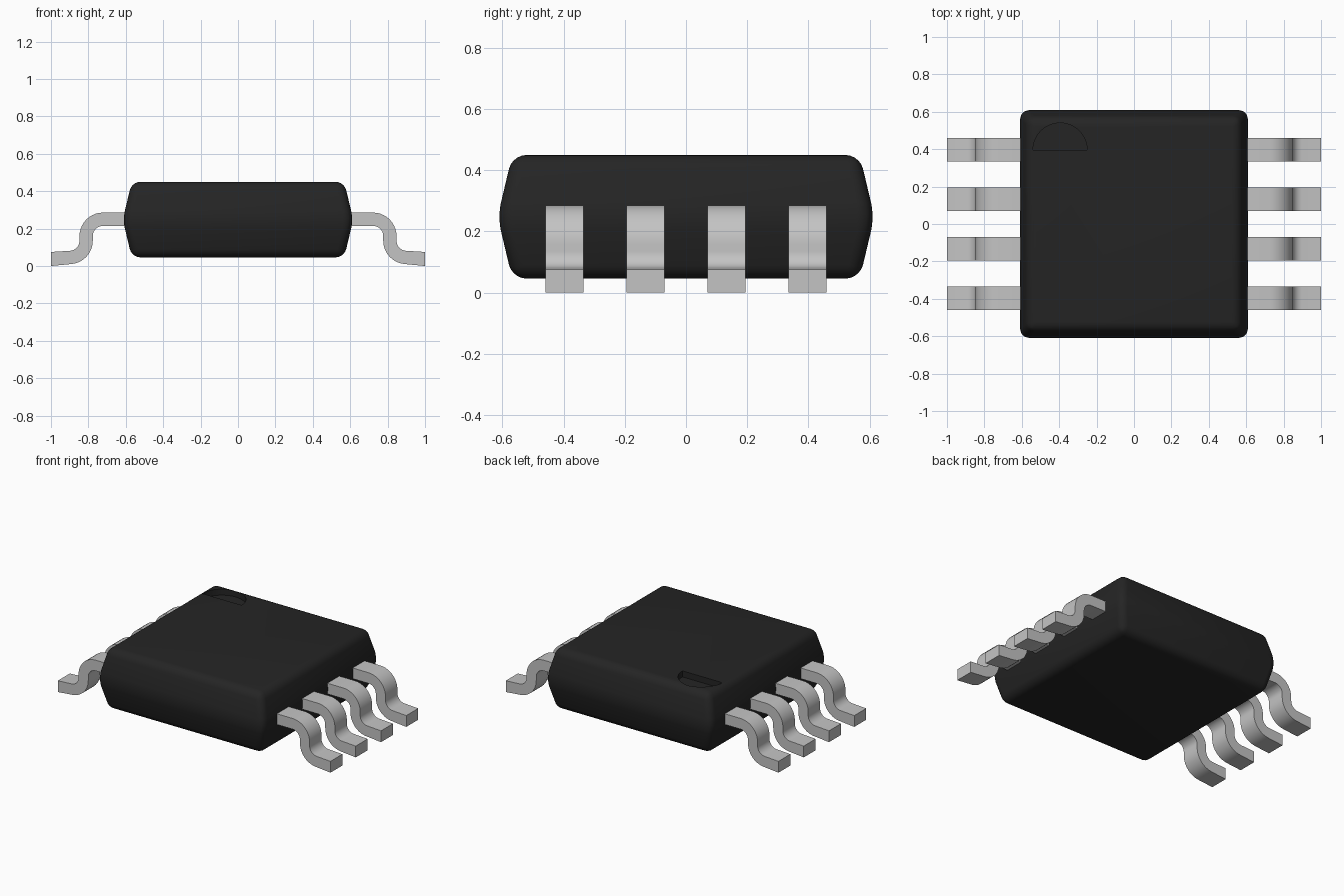
import bpy, bmesh, math

cube = bpy.data.objects.get("Cube")
if cube:
    bpy.data.objects.remove(cube, do_unlink=True)


def material(name, colour, rough, metallic=0.0):
    m = bpy.data.materials.new(name)
    m.use_nodes = True
    m.diffuse_color = (*colour, 1)
    bsdf = next(n for n in m.node_tree.nodes if n.type == 'BSDF_PRINCIPLED')
    bsdf.inputs["Base Color"].default_value = (*colour, 1)
    bsdf.inputs["Roughness"].default_value = rough
    return m


BLACK = material("black plastic", (0.018, 0.018, 0.018), 0.6)
METAL = material("grey metal", (0.55, 0.55, 0.55), 0.4)


def make_object(name, bm, mat):
    bmesh.ops.recalc_face_normals(bm, faces=bm.faces[:])
    mesh = bpy.data.meshes.new(name)
    bm.to_mesh(mesh)
    bm.free()
    mesh.materials.append(mat)
    obj = bpy.data.objects.new(name, mesh)
    bpy.context.collection.objects.link(obj)
    return obj


def activate(obj):
    bpy.ops.object.select_all(action='DESELECT')
    obj.select_set(True)
    bpy.context.view_layer.objects.active = obj


def loft(rings):
    """Skin closed rings of points and cap both ends."""
    bm = bmesh.new()
    loops = [[bm.verts.new(p) for p in ring] for ring in rings]
    n = len(loops[0])
    for a, b in zip(loops, loops[1:]):
        for i in range(n):
            j = (i + 1) % n
            bm.faces.new((a[i], a[j], b[j], b[i]))
    bm.faces.new(loops[0])
    bm.faces.new(loops[-1])
    return bm


# Body: square block widest at its waist, every edge rounded
def square(h, z):
    return [(-h, -h, z), (h, -h, z), (h, h, z), (-h, h, z)]


bm = loft([square(0.568, 0.046), square(0.616, 0.248), square(0.568, 0.45)])
bmesh.ops.bevel(bm, geom=bm.edges[:], offset=0.045, offset_type='OFFSET',
                segments=5, profile=0.5, affect='EDGES')
body = make_object("body", bm, BLACK)

# Half-round orientation notch sunk into the top
arc = [(-0.395 + 0.145 * math.cos(math.pi * i / 24),
        0.395 + 0.145 * math.sin(math.pi * i / 24)) for i in range(25)]
cutter = make_object("notch_cutter", loft(
    [[(x, y, z) for x, y in arc] for z in (0.41, 0.6)]), BLACK)
cutter.hide_render = True
activate(body)
cut = body.modifiers.new("notch", 'BOOLEAN')
cut.operation = 'DIFFERENCE'
cut.solver = 'EXACT'
cut.object = cutter
bpy.ops.object.modifier_apply(modifier=cut.name)
bpy.data.objects.remove(cutter, do_unlink=True)
activate(body)
bpy.ops.object.shade_smooth_by_angle(angle=math.radians(35))


# Leads: centreline of (x, z, heading), bent down then out to a tilted foot
def bend(cx, cz, r, start, end, turn, steps=10):
    for i in range(steps + 1):
        a = math.radians(start + (end - start) * i / steps)
        yield (cx + r * math.cos(a), cz + r * math.sin(a), a + turn * math.pi / 2)


TILT = 5
R = 0.09
path = [(0.58, 0.25, 0.0)]
path += bend(0.722, 0.16, R, 90, 0, -1)
path += bend(0.902, 0.1355, R, 180, 270 - TILT, 1)
path.append((1.0, 0.0375, -math.radians(TILT)))

T, W = 0.0355, 0.0625      # half thickness, half width
profile = []
for x, z, a in path:
    dx, dz = -math.sin(a) * T, math.cos(a) * T
    profile.append(((x + dx, z + dz), (x - dx, z - dz)))
# square off the foot so it ends flat and touches the ground
profile[-1] = ((1.0, 0.075), (1.0, 0.0))

for side, label in ((1, "left"), (-1, "right")):
    for k, y in enumerate((-0.3975, -0.1325, 0.1325, 0.3975), 1):
        rings = [[(side * u[0], y - W, u[1]), (side * u[0], y + W, u[1]),
                  (side * l[0], y + W, l[1]), (side * l[0], y - W, l[1])]
                 for u, l in profile]
        lead = make_object(f"{label}_lead_{k}", loft(rings), METAL)
        activate(lead)
        bpy.ops.object.shade_smooth_by_angle(angle=math.radians(35))
